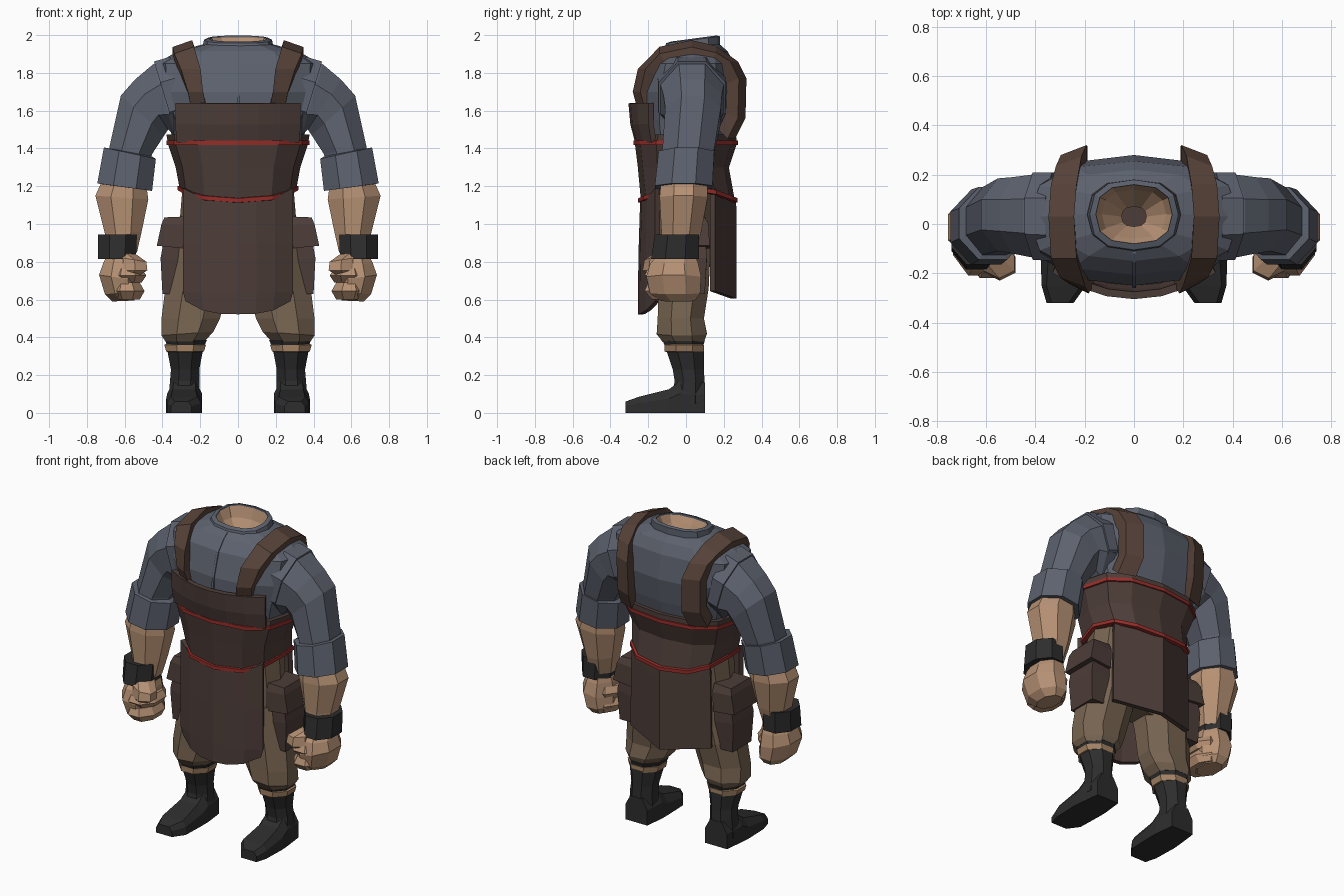
import bpy, bmesh, math
from mathutils import Vector


def material(name, r, g, b):
    m = bpy.data.materials.new(name)
    m.diffuse_color = (r, g, b, 1)
    return m


SHIRT = material("slate cloth", 0.108, 0.121, 0.155)
SKIN = material("skin", 0.47, 0.285, 0.175)
PANTS = material("brown cloth", 0.185, 0.128, 0.082)
APRON = material("dark leather", 0.074, 0.047, 0.040)
STRAP = material("strap leather", 0.092, 0.054, 0.040)
BLACK = material("black leather", 0.026, 0.026, 0.026)
RED = material("red trim", 0.30, 0.026, 0.022)
TAN = material("tan cuff", 0.36, 0.22, 0.125)


def ring(x0, z0, x1, z1, y0, y1, n=8, phase=0.5, p=1.0, tilt=0.0, dip=0.0):
    """Cross-section spanning two points in the xz plane and a depth range."""
    angs = [(i + phase) / n * 2 * math.pi for i in range(n)]
    mc = max(abs(math.cos(a)) for a in angs)
    ms = max(abs(math.sin(a)) for a in angs)
    pts = []
    for a in angs:
        c, s = math.cos(a) / mc, math.sin(a) / ms
        c, s = math.copysign(abs(c) ** p, c), math.copysign(abs(s) ** p, s)
        pts.append(Vector(((x0 + x1) / 2 + c * (x1 - x0) / 2,
                           (y0 + y1) / 2 + s * (y1 - y0) / 2,
                           (z0 + z1) / 2 + c * (z1 - z0) / 2 + tilt * s - dip * s * s)))
    return pts


def body(z, rx, y0, y1, grow=0.0, tilt=0.0, dip=0.0):
    """Twelve-sided centred ring for the torso."""
    return ring(-rx - grow, z, rx + grow, z, y0 - grow, y1 + grow, 12, 0, 0.8, tilt, dip)


def loft(name, rings, mat, mirror=False, caps=True, solid=0.0, closed=True):
    bm = bmesh.new()
    rows = [[bm.verts.new(p) for p in r] for r in rings]
    n = len(rows[0])
    for a, b in zip(rows, rows[1:]):
        for i in range(n if closed else n - 1):
            j = (i + 1) % n
            bm.faces.new((a[i], a[j], b[j], b[i]))
    if caps and closed:
        bm.faces.new(rows[0][::-1])
        bm.faces.new(rows[-1])
    bmesh.ops.recalc_face_normals(bm, faces=bm.faces)
    me = bpy.data.meshes.new(name)
    bm.to_mesh(me)
    bm.free()
    me.materials.append(mat)
    ob = bpy.data.objects.new(name, me)
    bpy.context.collection.objects.link(ob)
    if solid:
        m = ob.modifiers.new("thickness", 'SOLIDIFY')
        m.thickness, m.offset = solid, 0
    if mirror:
        ob.modifiers.new("mirror", 'MIRROR')
    return ob


def limb(name, rows, mat, n=8, **kw):
    return loft(name, [ring(*r, n=n) for r in rows], mat, mirror=True, **kw)


def panel(name, rows, mat, cols=6):
    """Bowed leather sheet: rows of z, half width, centre y, edge y, edge lift."""
    ts = [-1 + 2 * i / cols for i in range(cols + 1)]
    loft(name, [[(hw * t, yc + (ye - yc) * t * t, z + dz * abs(t) ** 3) for t in ts]
                for z, hw, yc, ye, dz in rows], mat, closed=False, solid=0.03)


# Shirt torso and collar, with the open neck inside
loft("shirt_torso", [body(1.38, .33, -.22, .22), body(1.55, .37, -.25, .26),
                     body(1.70, .42, -.25, .28), body(1.85, .43, -.205, .255),
                     body(1.915, .32, -.15, .22), body(1.95, .19, -.10, .18)],
     SHIRT, caps=False)
loft("shirt_collar", [body(1.925, .19, -.115, .18), body(1.975, .18, -.105, .18, tilt=.018),
                      body(1.982, .155, -.08, .16, tilt=.016), body(1.93, .15, -.08, .155)],
     SHIRT, caps=False)
loft("neck_hollow", [body(1.975, .155, -.085, .16, tilt=.015), body(1.92, .13, -.06, .14),
                     body(1.82, .05, -.01, .07)], SKIN, caps=False)
loft("shirt_placket", [ring(-.006, z, .008, z, y, y + .03, 4)
                       for z, y in ((1.6, -.26), (1.7, -.256), (1.85, -.211),
                                    (1.915, -.156), (1.94, -.12))], SHIRT)

# Sleeves with a raised shoulder seam and rolled cuffs
limb("sleeve", [(.28, 1.48, .36, 1.87, -.14, .20), (.335, 1.47, .45, 1.845, -.135, .20),
                (.37, 1.50, .545, 1.765, -.12, .19), (.39, 1.47, .62, 1.68, -.11, .185),
                (.455, 1.37, .68, 1.41, -.125, .15), (.48, 1.27, .69, 1.30, -.13, .12)], SHIRT)
limb("shoulder_seam", [(.27, 1.50, .36, 1.885, -.15, .21), (.33, 1.48, .445, 1.86, -.145, .21)],
     SHIRT)
limb("rolled_cuff", [(.46, 1.36, .68, 1.40, -.12, .14), (.435, 1.345, .71, 1.405, -.145, .15),
                     (.455, 1.175, .745, 1.215, -.165, .14),
                     (.49, 1.18, .715, 1.21, -.14, .11)], SHIRT)

# Bare forearms, wristbands and fists
limb("forearm", [(.49, 1.24, .71, 1.25, -.13, .11), (.475, 1.13, .755, 1.15, -.14, .115),
                 (.51, .96, .705, .95, -.13, .08), (.535, .85, .69, .85, -.13, .05)], SKIN)
limb("wristband", [(.56, .94, .70, .94, -.12, .04), (.535, .945, .74, .945, -.165, .07),
                   (.54, .815, .74, .815, -.185, .07), (.56, .82, .71, .82, -.13, .04)], BLACK)
limb("fist", [(.55, .86, .68, .86, -.13, .04), (.53, .79, .715, .79, -.19, .065),
              (.52, .70, .735, .73, -.21, .08), (.52, .635, .705, .63, -.19, .075),
              (.55, .595, .665, .59, -.13, .045)], SKIN)
limb("thumb", [(.54, .84, .64, .85, -.17, -.04), (.485, .80, .61, .82, -.22, -.10),
               (.48, .755, .61, .755, -.23, -.10), (.52, .73, .60, .73, -.20, -.12)], SKIN, n=6)
for k, (top, low, x) in enumerate(((.765, .69, .49), (.69, .60, .50))):
    limb(f"curled_fingers_{k}", [(x + .02, top, .66, top, -.20, .03),
                                 (x - .005, (top + low) / 2, .68, (top + low) / 2, -.22, .045),
                                 (x + .02, low, .65, low, -.18, .03)], SKIN)

# Leather waist wrap with two red trims
WRAP = ((1.47, .375, -.255, .262), (1.42, .365, -.265, .262), (1.30, .325, -.25, .222),
        (1.19, .305, -.235, .255))
loft("waist_wrap", [body(*r, dip=.065 if r[0] < 1.2 else 0) for r in WRAP], APRON, solid=.01)
for name, z, rx, y0, y1, dip in (("upper_trim", 1.43, .367, -.265, .262, 0),
                                 ("lower_trim", 1.19, .307, -.241, .261, .065)):
    loft(name, [body(z + dz, rx, y0, y1, g, dip=dip) for dz, g in
                ((-.014, -.01), (-.011, .012), (.011, .012), (.014, -.01))], RED, caps=False)

# Apron bib, front skirt and ridged back skirt
panel("apron_bib", [(1.64, .325, -.29, -.185, 0), (1.53, .325, -.28, -.185, 0),
                    (1.435, .32, -.255, -.17, 0)], APRON)
panel("apron_front", [(1.12, .285, -.228, -.15, .07), (.90, .285, -.235, -.15, 0),
                      (.64, .285, -.24, -.15, 0), (.522, .27, -.24, -.15, .07)], APRON)
panel("apron_back", [(1.12, .27, .25, .14, .07), (1.05, .275, .253, .14, .03),
                     (.605, .28, .253, .14, .04)], APRON, cols=2)

# Shoulder straps running from the bib over to the back
PATH = ((.205, -.235, 1.60), (.225, -.262, 1.70), (.25, -.235, 1.82), (.285, -.14, 1.92),
        (.295, .03, 1.955), (.285, .16, 1.925), (.265, .255, 1.86), (.245, .30, 1.77),
        (.24, .295, 1.56), (.255, .24, 1.45))
straps = []
for x, y, z in PATH:
    inward = (Vector((x, .03, 1.66)) - Vector((x, y, z))).normalized() * .07
    w = .04 + .012 * (z > 1.75 or y > 0)
    twist = -.02 if y > .2 else .02 if y < -.2 else 0
    slope = Vector((w, twist, -w * .35 if z > 1.9 else 0))
    o = Vector((x, y, z))
    straps.append([o - slope, o + slope, o + slope + inward, o - slope + inward])
loft("shoulder_strap", straps, STRAP, mirror=True)

# Trousers: hips and baggy legs
loft("trouser_hips", [body(1.24, .29, -.19, .19), body(1.0, .31, -.17, .15),
                      body(.82, .32, -.15, .13), body(.71, .16, -.08, .08)], PANTS)
limb("trouser_leg", [(.01, .84, .34, .90, -.15, .13), (.06, .66, .385, .66, -.145, .12),
                     (.095, .50, .405, .50, -.15, .095), (.13, .43, .405, .41, -.155, .11),
                     (.18, .375, .385, .38, -.125, .095)], PANTS)

# Side pouches with flaps
limb("pouch", [(.26, .96, .38, .98, -.09, .10), (.27, .80, .41, .82, -.10, .11),
               (.27, .63, .40, .63, -.09, .10)], APRON, n=4)
limb("pouch_flap", [(.27, 1.04, .39, 1.035, -.09, .10), (.27, .99, .405, 1.0, -.105, .12),
                    (.28, .87, .43, .885, -.11, .125)], APRON, n=4)

# Boots: cuff, tan sock band, shaft and foot
limb("boot_cuff", [(.19, .40, .37, .40, -.11, .09), (.165, .385, .385, .385, -.125, .10),
                   (.18, .35, .375, .35, -.11, .09)], BLACK)
limb("sock_band", [(.185, .37, .37, .37, -.10, .08), (.17, .36, .39, .36, -.115, .095),
                   (.18, .325, .38, .325, -.115, .095), (.20, .32, .36, .32, -.09, .08)], TAN)
limb("boot_shaft", [(.185, .335, .375, .335, -.105, .095), (.205, .23, .355, .23, -.07, .095),
                    (.205, .17, .36, .17, -.06, .098), (.20, .05, .37, .05, -.08, .10)], BLACK)
foot = []
for y, x0, x1, h in ((.10, .205, .36, .16), (-.03, .19, .375, .17), (-.09, .19, .38, .125),
                     (-.25, .195, .375, .085), (-.32, .245, .355, .06)):
    i = .035 if h > .1 else .02
    foot.append([Vector(p) for p in ((x0, y, 0), (x1, y, 0), (x1, y, h * .6), (x1 - i, y, h),
                                     (x0 + i, y, h), (x0, y, h * .6))])
loft("boot_foot", foot, BLACK, mirror=True)
